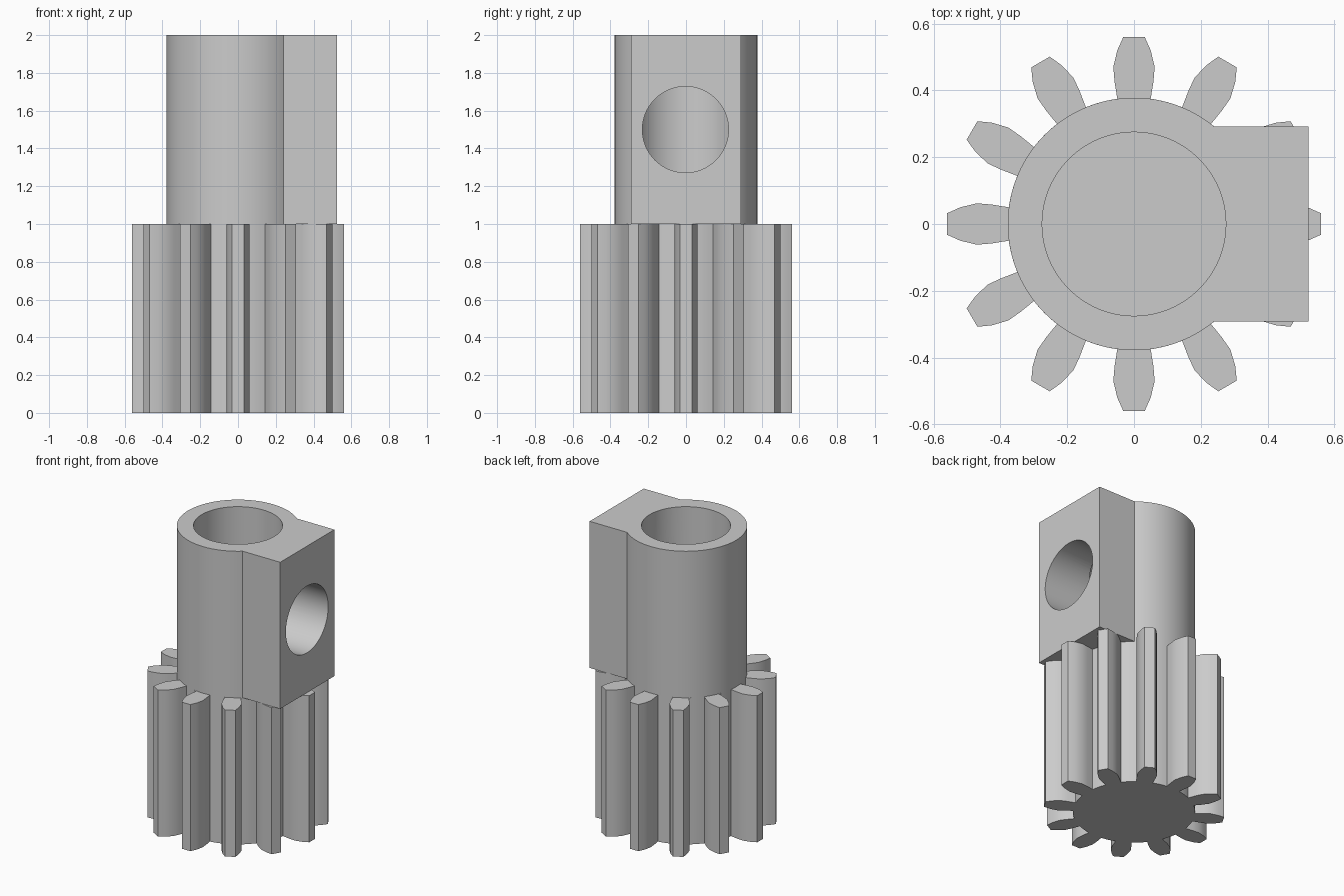
import bpy, bmesh, math
from mathutils import Matrix, Vector

if "Cube" in bpy.data.objects:
    bpy.data.objects.remove(bpy.data.objects["Cube"])

TEETH = 12
ROOT_R = 0.378
BORE_R = 0.275
HOLE_R = 0.228
BLOCK_X, BLOCK_Y = 0.523, 0.292
GEAR_TOP, TOP = 1.0, 2.0

# Single plain grey finish
grey = bpy.data.materials.new("plain grey")
grey.use_nodes = True
grey.diffuse_color = (0.6, 0.6, 0.6, 1)
grey.node_tree.nodes["Principled BSDF"].inputs["Base Color"].default_value = (0.6, 0.6, 0.6, 1)


def polar(r, a):
    return (r * math.cos(a), r * math.sin(a))


def arc(r, start, end, steps):
    return [polar(r, start + (end - start) * i / steps) for i in range(steps + 1)]


def extrude(name, outline, z0, z1):
    """Solid prism from a counter-clockwise outline."""
    bm = bmesh.new()
    face = bm.faces.new([bm.verts.new((x, y, z0)) for x, y in outline])
    top = bmesh.ops.extrude_face_region(bm, geom=[face], use_keep_orig=True)
    moved = [g for g in top["geom"] if isinstance(g, bmesh.types.BMVert)]
    bmesh.ops.translate(bm, verts=moved, vec=Vector((0, 0, z1 - z0)))
    bmesh.ops.recalc_face_normals(bm, faces=bm.faces)
    mesh = bpy.data.meshes.new(name)
    bm.to_mesh(mesh)
    bm.free()
    mesh.materials.append(grey)
    obj = bpy.data.objects.new(name, mesh)
    bpy.context.collection.objects.link(obj)
    return obj


def activate(obj):
    bpy.ops.object.select_all(action='DESELECT')
    obj.select_set(True)
    bpy.context.view_layer.objects.active = obj


def cut(target, cutter):
    cutter.hide_render = True
    mod = target.modifiers.new("cut", 'BOOLEAN')
    mod.operation = 'DIFFERENCE'
    mod.solver = 'EXACT'
    mod.object = cutter
    activate(target)
    bpy.ops.object.modifier_apply(modifier=mod.name)
    bpy.data.objects.remove(cutter)


# Gear: mirrored tooth flank repeated around, joined by root arcs
flank = [(0.375, 0.05), (0.425, 0.058), (0.47, 0.062), (0.52, 0.05), (0.56, 0.032)]
tooth = [(x, -y) for x, y in flank] + [(x, y) for x, y in reversed(flank)]
root_half = math.atan2(flank[0][1], flank[0][0])
pitch = math.tau / TEETH
gear_outline = []
for i in range(TEETH):
    turn = Matrix.Rotation(i * pitch, 2)
    gear_outline += [tuple(turn @ Vector(p)) for p in tooth]
    gap = arc(ROOT_R, i * pitch + root_half, (i + 1) * pitch - root_half, 6)
    gear_outline += gap[1:-1]
gear = extrude("pinion_gear", gear_outline, 0, GEAR_TOP)

# Collar: round sleeve merged with a square side block
join = math.asin(BLOCK_Y / ROOT_R)
collar_outline = arc(ROOT_R, join, math.tau - join, 80)
collar_outline += [(BLOCK_X, -BLOCK_Y), (BLOCK_X, BLOCK_Y)]
collar = extrude("collar", collar_outline, GEAR_TOP, TOP)

# Shaft bore from the top
cut(collar, extrude("bore_cutter", arc(BORE_R, 0, math.tau, 96)[:-1], 0.9, 2.1))

# Set-screw hole through the block into the bore
hole = extrude("hole_cutter", arc(HOLE_R, 0, math.tau, 80)[:-1], 0, 0.7)
hole.matrix_world = Matrix.Translation((0, -0.003, 1.5)) @ Matrix.Rotation(math.pi / 2, 4, 'Y')
cut(collar, hole)

for part in (gear, collar):
    activate(part)
    bpy.ops.object.shade_smooth_by_angle(angle=math.radians(25))
